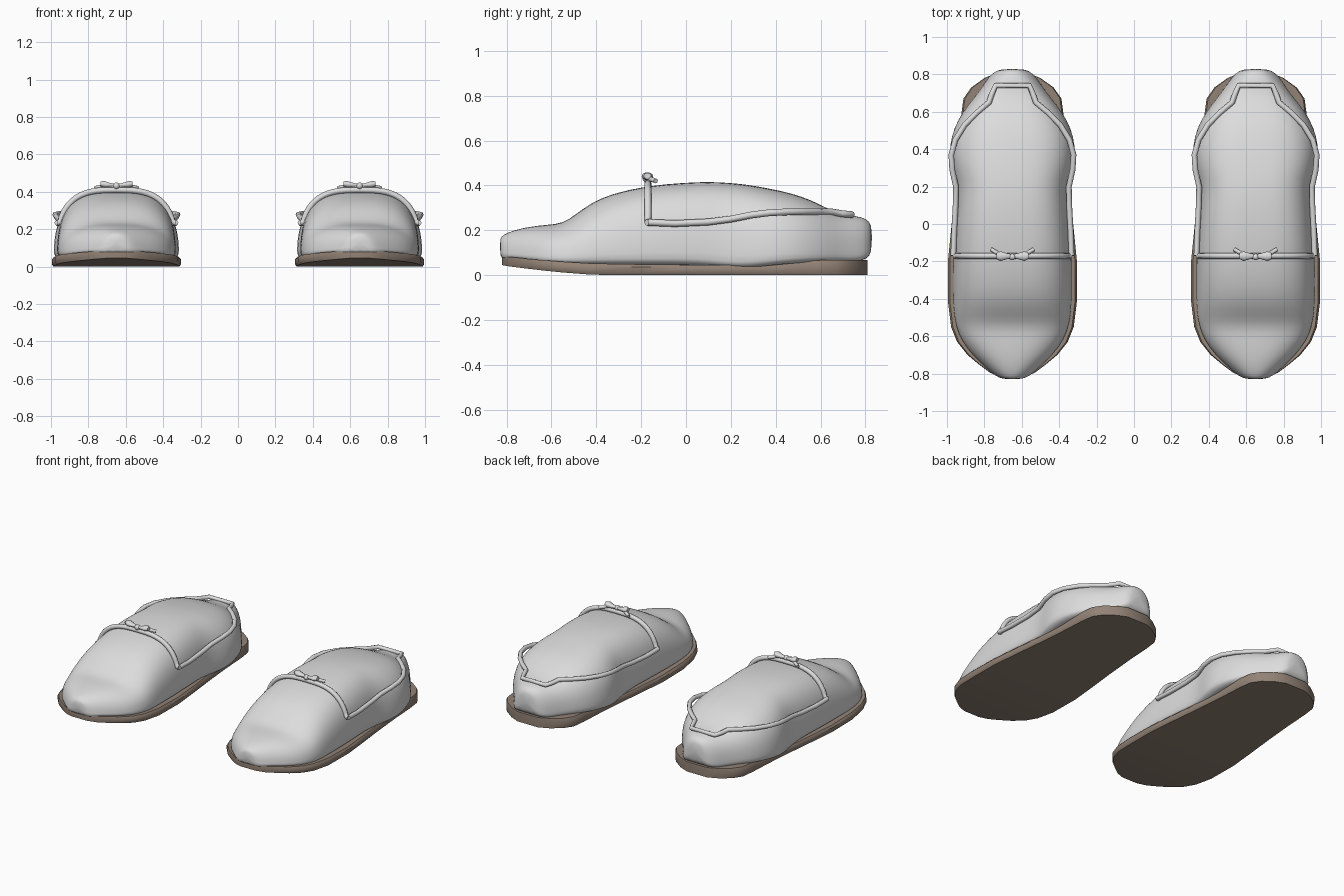
import bpy, bmesh, math
from mathutils import Vector

if "Cube" in bpy.data.objects:
    bpy.data.objects.remove(bpy.data.objects["Cube"])


def material(name, rgb):
    m = bpy.data.materials.new(name)
    m.diffuse_color = (*rgb, 1)
    m.use_nodes = True
    m.node_tree.nodes["Principled BSDF"].inputs["Base Color"].default_value = m.diffuse_color
    return m


GREY = material("light grey", (0.72, 0.72, 0.72))
BROWN = material("taupe brown", (0.29, 0.225, 0.18))

# Upper stations: y, half width, base z, top z, squareness
UPPER = [
    (-.83, .05, .085, .165, 2.2), (-.815, .09, .07, .18, 2.2), (-.77, .14, .07, .20, 2.2),
    (-.70, .215, .06, .216, 2.4), (-.62, .275, .05, .225, 2.6), (-.55, .30, .045, .230, 2.7),
    (-.49, .312, .045, .272, 2.7), (-.43, .317, .045, .318, 2.7), (-.34, .319, .045, .362, 2.8),
    (-.17, .318, .045, .400, 3.0), (0, .310, .045, .413, 3.0), (.10, .302, .04, .417, 3.0),
    (.20, .302, .03, .412, 2.9), (.28, .324, .03, .403, 2.9), (.37, .340, .04, .387, 2.8),
    (.47, .328, .05, .366, 2.8), (.56, .292, .055, .335, 2.8), (.64, .235, .06, .292, 2.8),
    (.70, .185, .06, .270, 2.8), (.76, .145, .06, .264, 2.6), (.805, .11, .07, .252, 2.4),
    (.83, .07, .10, .225, 2.2)]

# Sole stations: y, half width, bottom z, top z
SOLE = [
    (-.82, .06, .045, .08), (-.795, .12, .04, .082), (-.75, .18, .034, .078),
    (-.70, .24, .028, .072), (-.63, .296, .020, .066), (-.55, .328, .012, .060),
    (-.42, .344, .002, .052), (-.2, .345, 0, .048), (0, .325, 0, .046),
    (.2, .303, 0, .046), (.4, .285, 0, .05), (.58, .274, 0, .066),
    (.67, .262, 0, .068), (.73, .22, 0, .068), (.78, .15, 0, .068), (.81, .08, 0, .068)]


def arch(w, z0, z1, n, a):
    """Point on the arched cross section at angle a."""
    c, s = math.cos(a), math.sin(a)
    return (math.copysign(abs(c) ** (2 / n), c) * w, z0 + (z1 - z0) * max(s, 0) ** (2 / n))


def link(name, mesh, mat):
    ob = bpy.data.objects.new(name, mesh)
    bpy.context.collection.objects.link(ob)
    mesh.materials.append(mat)
    return ob


def smooth(ob, angle):
    bpy.ops.object.select_all(action='DESELECT')
    ob.select_set(True)
    bpy.context.view_layer.objects.active = ob
    bpy.ops.object.shade_smooth_by_angle(angle=math.radians(angle))


def loft(name, rings, mat, angle):
    """Skin closed rings of equal size and cap both ends."""
    bm = bmesh.new()
    rows = [[bm.verts.new(p) for p in r] for r in rings]
    n = len(rows[0])
    for a, b in zip(rows, rows[1:]):
        for i in range(n):
            bm.faces.new((a[i], a[(i + 1) % n], b[(i + 1) % n], b[i]))
    bm.faces.new(rows[0])
    bm.faces.new(rows[-1])
    bmesh.ops.recalc_face_normals(bm, faces=bm.faces)
    me = bpy.data.meshes.new(name)
    bm.to_mesh(me)
    bm.free()
    ob = link(name, me, mat)
    smooth(ob, angle)
    return ob


def cord(name, pts, r, dx):
    """Round piping through a list of points."""
    cu = bpy.data.curves.new(name, 'CURVE')
    cu.dimensions = '3D'
    cu.bevel_depth = r
    cu.bevel_resolution = 2
    cu.use_fill_caps = True
    sp = cu.splines.new('POLY')
    sp.points.add(len(pts) - 1)
    for p, q in zip(sp.points, pts):
        p.co = (q[0] + dx, q[1], q[2], 1)
    return link(name, cu, GREY)


def upper_ring(s, dx):
    y, w, z0, z1, n = s
    pts = [arch(w, z0, z1, n, math.pi * i / 24) for i in range(25)]
    # tucked lower edge
    pts = [(x, z + .02 if i in (0, 24) else max(z, z0 + .025)) for i, (x, z) in enumerate(pts)]
    pts += [(-w * .95, z0), (-w * .5, z0), (w * .5, z0), (w * .95, z0)]
    return [(x + dx, y, z) for x, z in pts]


def sole_ring(s, dx):
    y, w, b, t = s
    h = t - b
    half = [(w * .975, b), (w, b + h * .25), (w, b + h * .75), (w * .97, t)]
    pts = half + [(-x, z) for x, z in reversed(half)]
    return [(x + dx, y, z) for x, z in pts]


# Side of the opening piping, from strap corner to heel
SIDE = [(.316, -.17, .235), (.312, -.05, .23), (.304, .1, .237), (.302, .2, .25),
        (.322, .29, .268), (.327, .37, .278), (.305, .45, .282), (.255, .53, .283),
        (.19, .595, .283), (.125, .65, .282), (.11, .695, .274), (.09, .74, .27)]


def shoe(side, dx):
    up = loft(side + "_upper", [upper_ring(s, dx) for s in UPPER], GREY, 80)
    mod = up.modifiers.new("soften", 'SUBSURF')
    mod.levels = mod.render_levels = 1
    loft(side + "_sole", [sole_ring(s, dx) for s in SOLE], BROWN, 40)

    # piping around the opening
    left = [(-x, y, z) for x, y, z in SIDE]
    cord(side + "_opening_piping", SIDE + left[::-1], .015, dx)

    # strap over the instep
    st = []
    for i in range(33):
        x, z = arch(.318, .045, .410, 3.0, math.pi * i / 32)
        if z > .225:
            st.append((x, -.17, z))
    st = [SIDE[0]] + st + [left[0]]
    cord(side + "_instep_strap", st, .016, dx)

    # bow: flared loops, knot and loose ends
    for s, tag in ((1, "right"), (-1, "left")):
        rings = []
        for d, ry, rz in ((0, .010, .008), (.03, .016, .010), (.065, .026, .018), (.085, .016, .014)):
            rings.append([(dx + s * d, -.172 + ry * math.cos(a), .434 + d * .1 + rz * math.sin(a))
                          for a in (math.tau * k / 10 for k in range(10))])
        loft(side + "_bow_loop_" + tag, rings, GREY, 60)
        cord(side + "_bow_end_" + tag,
             [(0, -.175, .432), (s * .06, -.168, .432), (s * .115, -.135, .42)], .011, dx)
    bm = bmesh.new()
    bmesh.ops.create_uvsphere(bm, u_segments=12, v_segments=8, radius=.018)
    bmesh.ops.translate(bm, verts=bm.verts, vec=Vector((dx, -.176, .432)))
    me = bpy.data.meshes.new("knot")
    bm.to_mesh(me)
    bm.free()
    smooth(link(side + "_bow_knot", me, GREY), 60)


shoe("left", -.65)
shoe("right", .65)
